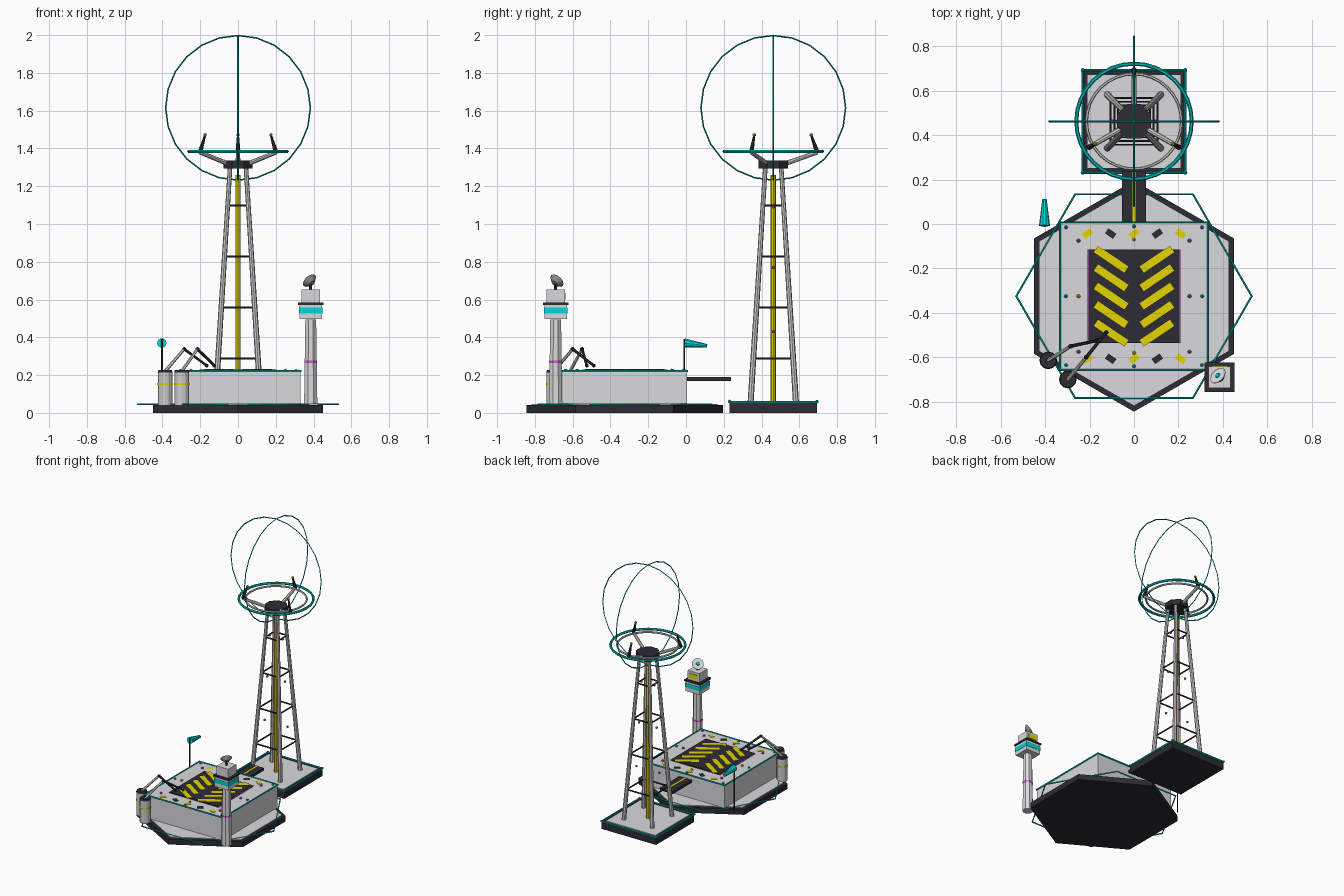
import bpy, bmesh, math
from mathutils import Vector, Matrix

if "Cube" in bpy.data.objects:
    bpy.data.objects.remove(bpy.data.objects["Cube"])

def mat(name, rgb):
    m = bpy.data.materials.new(name)
    m.diffuse_color = (*rgb, 1)
    m.use_nodes = True
    m.node_tree.nodes["Principled BSDF"].inputs["Base Color"].default_value = m.diffuse_color
    return m

LIGHT = mat("light_grey", (0.70, 0.70, 0.72))
METAL = mat("metal_grey", (0.62, 0.62, 0.62))
STEEL = mat("dark_steel", (0.30, 0.30, 0.31))
DARK = mat("charcoal", (0.025, 0.025, 0.033))
TEAL = mat("teal_trim", (0.0, 0.50, 0.50))
CYAN = mat("bright_cyan", (0.0, 0.68, 0.68))
YELLOW = mat("hazard_yellow", (0.78, 0.66, 0.0))
MAGENTA = mat("magenta", (0.65, 0.09, 0.60))

def finish(name, bm, m):
    bmesh.ops.recalc_face_normals(bm, faces=bm.faces)
    me = bpy.data.meshes.new(name)
    bm.to_mesh(me)
    bm.free()
    me.materials.append(m)
    ob = bpy.data.objects.new(name, me)
    bpy.context.collection.objects.link(ob)
    return ob

def box(name, c, s, m, rot=0):
    bm = bmesh.new()
    bmesh.ops.create_cube(bm, size=1, matrix=Matrix.Translation(c) @ Matrix.Rotation(rot, 4, 'Z') @ Matrix.Diagonal((*s, 1)))
    return finish(name, bm, m)

def rod(name, p, q, r1, r2, m, n=8, phase=0):
    """Tapered prism from p to q."""
    p, q = Vector(p), Vector(q)
    d = (q - p).normalized()
    u = Vector((1, 0, 0)) if abs(d.z) > 0.999 else d.cross(Vector((0, 0, 1))).normalized()
    v = d.cross(u)
    bm = bmesh.new()
    rings = []
    for c, r in ((p, r1), (q, r2)):
        rings.append([bm.verts.new(c + r * (math.cos(a) * u + math.sin(a) * v))
                      for a in (phase + 2 * math.pi * i / n for i in range(n))])
    a, b = rings
    bm.faces.new(a[::-1])
    bm.faces.new(b)
    for i in range(n):
        j = (i + 1) % n
        bm.faces.new((a[i], a[j], b[j], b[i]))
    return finish(name, bm, m)

def ring(name, c, R, r, m, n=32, rot=(0, 0, 0), k=6):
    bpy.ops.mesh.primitive_torus_add(location=c, rotation=rot, major_radius=R, minor_radius=r,
                                     major_segments=n, minor_segments=k)
    ob = bpy.context.object
    ob.name = name
    ob.data.materials.append(m)
    return ob

def square_frame(name, c, half, r, m):
    return ring(name, c, half * math.sqrt(2), r, m, 4, (0, 0, math.pi / 4))

def ball(name, c, r, m):
    bm = bmesh.new()
    bmesh.ops.create_icosphere(bm, subdivisions=1, radius=r, matrix=Matrix.Translation(c))
    return finish(name, bm, m)

# --- hexagonal landing base
CY = -0.325
rod("hex_base", (0, CY, 0), (0, CY, 0.042), 0.52, 0.52, DARK, 6, math.pi / 2)
rod("hex_plate", (0, CY, 0.04), (0, CY, 0.047), 0.492, 0.492, LIGHT, 6, math.pi / 2)
ring("hex_outline", (0, CY, 0.045), 0.53, 0.005, TEAL, 6)

# --- raised deck with trim
box("deck", (0, CY, 0.133), (0.66, 0.66, 0.176), LIGHT)
square_frame("deck_trim", (0, CY, 0.222), 0.333, 0.006, TEAL)
box("landing_pad", (0, CY, 0.225), (0.41, 0.42, 0.010), DARK)
for s in (-1, 1):
    box("pad_edge_strip", (s * 0.207, CY, 0.224), (0.006, 0.42, 0.008), MAGENTA)
    for i in range(5):
        box("chevron_bar", (s * 0.103, CY + (i - 2) * 0.083, 0.230), (0.165, 0.034, 0.003), YELLOW, s * math.radians(34))
    # edge markers and lamps
    y = CY + s * 0.282
    for i in range(-2, 3):
        box("edge_marker", (i * 0.105, y, 0.222), (0.044, 0.028, 0.005), DARK if i % 2 else YELLOW,
            math.radians(35 if i in (-2, 0, 1) else -35))
        if i != 0 and i % 2 == 0:
            ball("corner_lamp", (i * 0.125, CY + s * 0.25, 0.224), 0.010, MAGENTA)
            ball("deck_corner_light", (i * 0.153, CY + s * 0.31, 0.224), 0.009, TEAL)
    ball("centre_lamp", (0, CY + s * 0.255, 0.224), 0.009, YELLOW)
    ball("centre_edge_light", (0, CY + s * 0.315, 0.224), 0.009, TEAL)
    ball("side_lamp", (s * 0.25, CY, 0.224), 0.010, MAGENTA if s > 0 else YELLOW)
    ball("side_edge_light", (s * 0.307, CY, 0.224), 0.009, TEAL)

# --- bridge to the mast
box("bridge", (0, 0.12, 0.179), (0.11, 0.235, 0.019), DARK)
box("bridge_stripe", (0, 0.12, 0.189), (0.015, 0.235, 0.003), YELLOW)

# --- mast base
TY = 0.462
box("mast_base", (0, TY, 0.027), (0.462, 0.462, 0.054), DARK)
box("mast_base_plate", (0, TY, 0.056), (0.42, 0.42, 0.008), LIGHT)
square_frame("mast_base_trim", (0, TY, 0.058), 0.231, 0.007, TEAL)
for sx in (-1, 1):
    for sy in (-1, 1):
        ball("base_corner_light", (sx * 0.231, TY + sy * 0.231, 0.06), 0.010, TEAL)

# --- lattice mast
def half(z):
    return 0.12 + (0.042 - 0.12) * (z - 0.055) / (1.3 - 0.055)

for sx in (-1, 1):
    for sy in (-1, 1):
        a, b = half(0.055), half(1.3)
        rod("mast_leg", (sx * a, TY + sy * a, 0.055), (sx * b, TY + sy * b, 1.3), 0.016, 0.012, METAL)
for z in (0.288, 0.558, 0.828, 1.098):
    square_frame("mast_brace", (0, TY, z), half(z), 0.006, DARK)
rod("mast_core", (0, TY, 0.055), (0, TY, 1.26), 0.014, 0.014, YELLOW)
for z in (0.43, 0.77, 1.09):
    for s in (-1, 1):
        ball("mast_lamp", (s * half(z), TY, z), 0.010, MAGENTA)

# --- mast head: hub, three arms, rings and aerials
rod("mast_hub", (0, TY, 1.295), (0, TY, 1.335), 0.084, 0.084, DARK, 8, math.pi / 8)
for deg in (90, 210, 330):
    c, s = math.cos(math.radians(deg)), math.sin(math.radians(deg))
    at = lambda r, z: (c * r, TY + s * r, z)
    rod("head_arm", at(0.05, 1.315), at(0.235, 1.38), 0.013, 0.011, METAL)
    rod("aerial", at(0.232, 1.38), at(0.203, 1.465), 0.013, 0.006, DARK)
    ball("aerial_tip", at(0.201, 1.472), 0.010, YELLOW)
ring("head_ring_outer", (0, TY, 1.385), 0.260, 0.009, TEAL)
ring("head_ring_inner", (0, TY, 1.383), 0.214, 0.007, METAL)
ring("halo_front", (0, TY, 1.615), 0.383, 0.004, TEAL, 24, (math.pi / 2, 0, 0), 4)
ring("halo_side", (0, TY, 1.615), 0.383, 0.004, TEAL, 24, (math.pi / 2, 0, math.pi / 2), 4)

# --- control tower
KX, KY = 0.385, -0.690
rod("control_shaft", (KX, KY, 0.046), (KX, KY, 0.495), 0.038, 0.031, LIGHT, 8, math.pi / 8)
rod("control_shaft_band", (KX, KY, 0.265), (KX, KY, 0.277), 0.037, 0.037, MAGENTA, 8, math.pi / 8)
box("control_cabin", (KX, KY, 0.536), (0.12, 0.12, 0.08), LIGHT)
box("cabin_windows", (KX, KY, 0.541), (0.124, 0.124, 0.032), CYAN)
box("cabin_roof", (KX, KY, 0.578), (0.134, 0.134, 0.012), DARK)
box("equipment_box", (KX, KY, 0.618), (0.098, 0.098, 0.068), LIGHT)
box("equipment_panel", (KX, KY + 0.05, 0.618), (0.07, 0.006, 0.035), YELLOW)

# --- dish on the control tower
rod("dish_post", (KX, KY, 0.65), (KX, KY, 0.69), 0.008, 0.008, DARK)
n = Vector((-1, 1, 1.1)).normalized()
c = Vector((KX, KY, 0.693))
rod("dish_shell", c - n * 0.012, c + n * 0.012, 0.018, 0.042, STEEL, 12)
rod("dish_face", c + n * 0.011, c + n * 0.014, 0.040, 0.040, LIGHT, 12)
rod("dish_centre", c + n * 0.013, c + n * 0.020, 0.014, 0.010, CYAN, 8)

# --- fuel tanks with jointed loading arms
arms = (((-0.386, -0.614), (-0.285, -0.550, 0.338), (-0.165, -0.525, 0.250)),
        ((-0.298, -0.700), (-0.215, -0.600, 0.338), (-0.125, -0.488, 0.250)))
for (x, y), elbow, tip in arms:
    rod("tank", (x, y, 0.04), (x, y, 0.215), 0.038, 0.038, METAL, 12)
    rod("tank_cap", (x, y, 0.213), (x, y, 0.226), 0.040, 0.036, DARK, 12)
    rod("tank_band", (x, y, 0.148), (x, y, 0.158), 0.040, 0.040, YELLOW, 12)
    rod("arm_lower", (x, y, 0.22), elbow, 0.009, 0.008, METAL, 6)
    ball("arm_elbow", elbow, 0.012, DARK)
    rod("arm_upper", elbow, tip, 0.008, 0.007, DARK, 6)
    ball("arm_nozzle", tip, 0.011, DARK)

# --- windsock
rod("windsock_pole", (-0.403, -0.01, 0.03), (-0.403, -0.01, 0.39), 0.005, 0.005, DARK, 6)
rod("windsock", (-0.403, -0.008, 0.37), (-0.403, 0.112, 0.355), 0.025, 0.010, CYAN, 10)
